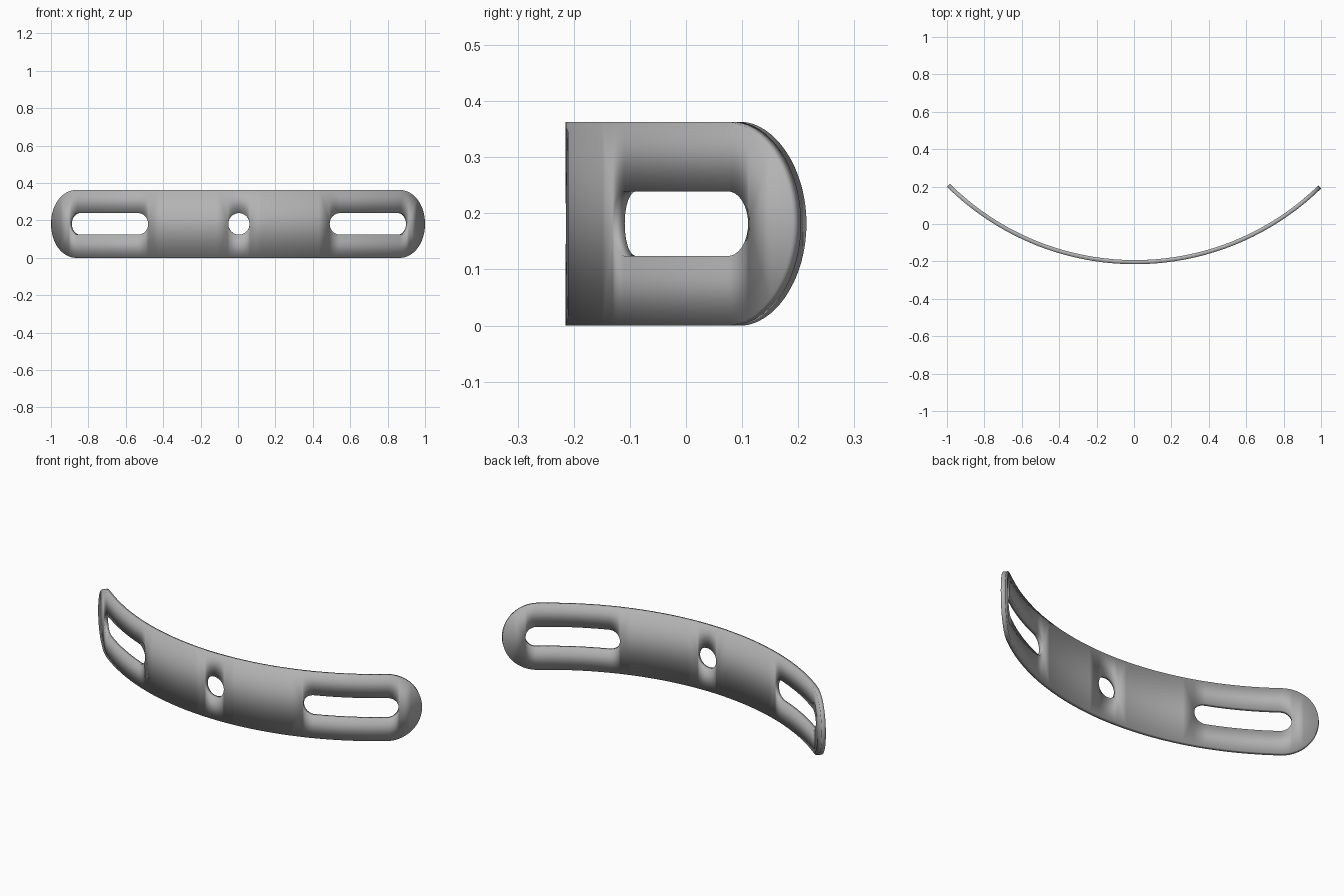
import bpy, bmesh
from math import sin, cos, pi, sqrt, radians

if "Cube" in bpy.data.objects:
    bpy.data.objects.remove(bpy.data.objects["Cube"])

R, T = 1.426, 0.022            # outer radius and plate thickness
CX, CY = 0.005, 1.211          # centre of the bend
HALF = 0.1815                  # half height of the plate
LEFT, RIGHT = -R * radians(44.8), R * radians(44.25)
SLOT_A, SLOT_B = R * radians(19.9), R * radians(39.5)
r = 0.0575                     # hole radius and slot half width
HOLES = [(-SLOT_B, -SLOT_A, r), (-r, r, r), (SLOT_A, SLOT_B, r)]
FAN = 0.06                     # width of the face fan beside each hole


def half_height(s, a, b, rad):
    """Half height at s of a round-ended bar running from a to b."""
    if s <= a or s >= b:
        return 0.0
    d = max(a + rad - s, s - (b - rad), 0.0)
    return sqrt(max(rad * rad - d * d, 0.0))


def columns(a, b, rad, n):
    """Column positions, tightly spaced around the round ends."""
    arc = [rad * (1 - cos(pi / 2 * i / n)) for i in range(n + 1)]
    return [a + d for d in arc] + [b - d for d in arc]


stops = columns(LEFT, RIGHT, HALF, 16)
for a, b, rad in HOLES:
    stops += columns(a, b, rad, 12) + [a - FAN, b + FAN]
stops += [LEFT + (RIGHT - LEFT) * i / 40 for i in range(1, 40)]
cols = []
for s in sorted(stops):
    if not cols or s - cols[-1] > 1e-5:
        cols.append(s)

# Flat plate with round ends, slots and centre hole
bm = bmesh.new()


def vert(s, z):
    return bm.verts.new((s, 0, z))


def outline(s):
    h = half_height(s, LEFT, RIGHT, HALF)
    return vert(s, h), vert(s, -h)


for s0, s1 in zip(cols, cols[1:]):
    mid = (s0 + s1) / 2
    hole = next((h for h in HOLES if h[0] < mid < h[1]), None)
    end = next((e for h in HOLES for e in h[:2] if abs(mid - e) < FAN), None)
    (t0, b0), (t1, b1) = outline(s0), outline(s1)
    if hole:                   # bars above and below a hole
        g0, g1 = half_height(s0, *hole), half_height(s1, *hole)
        bm.faces.new((vert(s0, g0), vert(s1, g1), t1, t0))
        bm.faces.new((b0, b1, vert(s1, -g1), vert(s0, -g0)))
    elif end is not None:      # fan from the hole's end to the rim
        bm.faces.new((vert(end, 0), t1, t0))
        bm.faces.new((vert(end, 0), b0, b1))
    else:                      # full-height panel
        bm.faces.new((b0, b1, t1, t0))
for a, b, rad in HOLES:        # face closing each fan
    for end, far in ((a, a - FAN), (b, b + FAN)):
        t, bot = outline(far)
        bm.faces.new((vert(end, 0), t, bot))
bmesh.ops.remove_doubles(bm, verts=bm.verts, dist=2e-5)
bmesh.ops.recalc_face_normals(bm, faces=bm.faces)

# Give it thickness, then roll it around the bend
ext = bmesh.ops.extrude_face_region(bm, geom=bm.faces[:], use_keep_orig=True)
for v in ext["geom"]:
    if isinstance(v, bmesh.types.BMVert):
        v.co.y = T
for v in bm.verts:
    ang, rad = v.co.x / R, R - v.co.y
    v.co = (CX + rad * sin(ang), CY - rad * cos(ang), v.co.z + HALF)
bmesh.ops.recalc_face_normals(bm, faces=bm.faces)

# Shading is smooth right across the rim edges
for f in bm.faces:
    f.smooth = True
mesh = bpy.data.meshes.new("curved_slotted_plate")
bm.to_mesh(mesh)
bm.free()
plate = bpy.data.objects.new("curved_slotted_plate", mesh)
bpy.context.collection.objects.link(plate)

# Dark grey metal
metal = bpy.data.materials.new("dark_grey_metal")
metal.diffuse_color = (0.45, 0.45, 0.45, 1)
metal.use_nodes = True
metal.node_tree.nodes["Principled BSDF"].inputs["Base Color"].default_value = metal.diffuse_color
mesh.materials.append(metal)
